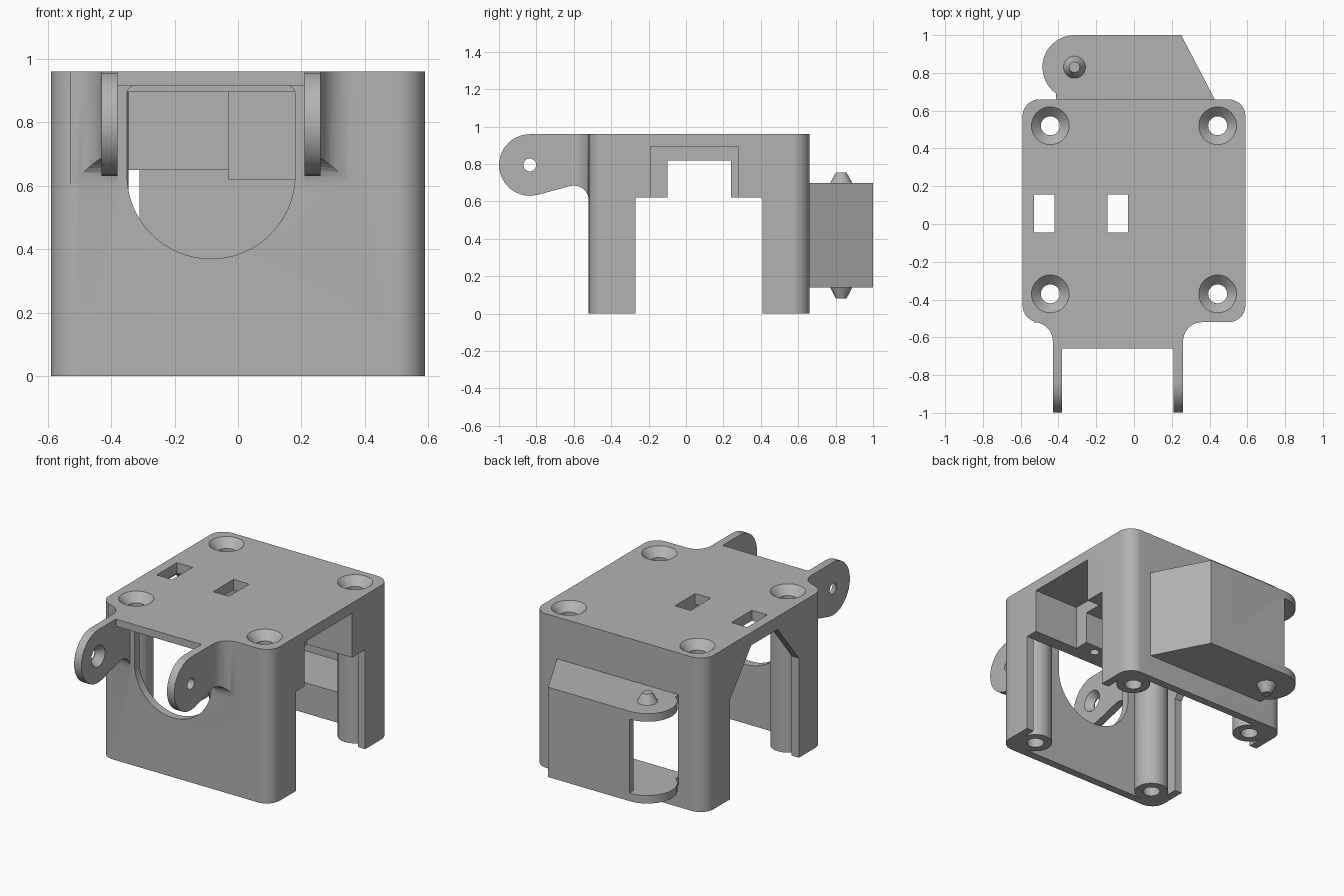
import bpy, bmesh, math
from mathutils import Vector

if "Cube" in bpy.data.objects:
    bpy.data.objects.remove(bpy.data.objects["Cube"])

grey = bpy.data.materials.new("plain grey")
grey.use_nodes = True
colour = (0.45, 0.45, 0.45, 1)
grey.diffuse_color = colour
grey.node_tree.nodes["Principled BSDF"].inputs["Base Color"].default_value = colour


def finish(name, bm):
    bmesh.ops.recalc_face_normals(bm, faces=bm.faces)
    mesh = bpy.data.meshes.new(name)
    bm.to_mesh(mesh)
    bm.free()
    mesh.materials.append(grey)
    ob = bpy.data.objects.new(name, mesh)
    bpy.context.collection.objects.link(ob)
    return ob


def prism(name, axis, pts, lo, hi):
    """Extrude a flat outline along the named axis."""
    place = {"x": lambda a, b, c: (c, a, b),
             "y": lambda a, b, c: (a, c, b),
             "z": lambda a, b, c: (a, b, c)}[axis]
    bm = bmesh.new()
    face = bm.faces.new([bm.verts.new(place(a, b, lo)) for a, b in pts])
    new = bmesh.ops.extrude_face_region(bm, geom=[face])["geom"]
    verts = [g for g in new if isinstance(g, bmesh.types.BMVert)]
    bmesh.ops.translate(bm, verts=verts, vec=Vector(place(0, 0, hi - lo)))
    return finish(name, bm)


def box(name, x0, x1, y0, y1, z0, z1):
    return prism(name, "z", [(x0, y0), (x1, y0), (x1, y1), (x0, y1)], z0, z1)


def cone(name, axis, at, r0, r1, depth):
    """Cone or cylinder starting at a point and running along +axis."""
    bm = bmesh.new()
    bmesh.ops.create_cone(bm, cap_ends=True, segments=40, radius1=r0, radius2=r1, depth=abs(depth))
    bmesh.ops.translate(bm, verts=bm.verts, vec=(0, 0, abs(depth) / 2))
    ob = finish(name, bm)
    for v in ob.data.vertices:
        x, y, z = v.co
        v.co = Vector((z, y, -x) if axis == "x" else (x, y, z)) + Vector(at)
    return ob


def arc(cx, cy, r, a0, a1, n=14):
    angles = [math.radians(a0 + (a1 - a0) * i / n) for i in range(n + 1)]
    return [(cx + r * math.cos(a), cy + r * math.sin(a)) for a in angles]


def combine(target, tool, how):
    """Apply a boolean and drop the tool."""
    mod = target.modifiers.new("join", "BOOLEAN")
    mod.operation, mod.object, mod.solver = how, tool, "EXACT"
    bpy.context.view_layer.objects.active = target
    bpy.ops.object.modifier_apply(modifier=mod.name)
    bpy.data.objects.remove(tool)


def add(tool):
    combine(housing, tool, "UNION")


def cut(tool):
    combine(housing, tool, "DIFFERENCE")


# Rounded outer shell, hollow and open below
R = 0.09
outline = (arc(0.59 - R, 0.66 - R, R, 0, 90) + arc(R - 0.59, 0.66 - R, R, 90, 180)
           + arc(R - 0.59, R - 0.52, R, 180, 270) + arc(0.59 - R, R - 0.52, R, 270, 360))
housing = prism("housing", "z", outline, 0, 0.96)
cut(box("cavity", -0.54, 0.54, -0.47, 0.61, -0.1, 0.895))

# Side openings: plain on +x, arched on -x
cut(box("side_opening", 0.5, 0.7, -0.27, 0.41, -0.1, 0.62))
cut(prism("arched_opening", "x",
          [(-0.27, -0.1), (0.41, -0.1), (0.41, 0.62), (0.2, 0.88), (-0.06, 0.88), (-0.27, 0.62)],
          -0.7, -0.5))

# Inner mounting block with stepped pocket
add(box("mount_block", -0.03, 0.56, -0.27, 0.41, 0.62, 0.92))
cut(box("wide_pocket", 0.28, 0.7, -0.19, 0.28, 0.5, 0.895))
cut(box("narrow_pocket", -0.1, 0.4, -0.1, 0.24, 0.5, 0.82))
for y in (-0.16, 0.32):
    cut(cone("mount_screw_hole", "z", (0.17, y, 0.55), 0.028, 0.028, 0.25))

# Corner screw posts, filled out to the walls
posts = [(sx * 0.443, sy) for sx in (-1, 1) for sy in (-0.37, 0.52)]
for x, y in posts:
    add(cone("post", "z", (x, y, 0), 0.098, 0.098, 0.93))
    ex, ey = math.copysign(0.55, x), (0.62 if y > 0 else -0.48)
    add(box("post_corner", min(x, ex), max(x, ex), min(y, ey), max(y, ey), 0, 0.92))

# Front lip and hinge ears, blended into the front wall
add(box("front_lip", -0.39, 0.22, -0.66, -0.5, 0.915, 0.96))
ear_side = ([(-0.49, 0.96)] + arc(-0.835, 0.795, 0.165, 90, 285)
            + arc(-0.6, 0.605, 0.08, 105, 0, 8) + [(-0.49, 0.605)])
for inner, s in ((-0.38, -1), (0.21, 1)):
    outer = inner + s * 0.05
    fillet = [(outer + s * (0.1 + dx), y) for dx, y in arc(0, -0.62, 0.1, 180, 90, 10)]
    plan = [(inner, -0.5), (inner, -1.1), (outer, -1.1)] + fillet + [(outer + s * 0.1, -0.5)]
    ear = prism("ear", "x", ear_side, -0.6, 0.5)
    combine(ear, prism("ear_plan", "z", plan, 0.5, 1.1), "INTERSECT")
    add(ear)
    cut(cone("ear_hole", "x", (outer - 0.1, -0.835, 0.795), 0.034, 0.034, 0.2))
cut(cone("ear_countersink", "x", (-0.43, -0.835, 0.795), 0.03, 0.068, 0.051))

# Round-bottomed front opening
cut(prism("front_opening", "y",
          arc(-0.085, 0.635, 0.265, 180, 360, 32)
          + arc(0.155, 0.89, 0.025, 0, 90, 4) + arc(-0.325, 0.89, 0.025, 90, 180, 4),
          -0.6, -0.4))

# Rear bracket: hollow shell with open hinge end
plates = ([(-0.41, 0.62), (0.3, 0.62), (0.43, 0.655), (0.25, 1.0)]
          + arc(-0.315, 0.83, 0.17, 90, 235))
add(prism("rear_bracket", "z", plates, 0.14, 0.70))
cut(prism("bracket_space", "z",
          [(-0.41, 0.6), (0.36, 0.6), (0.37, 0.68), (0.22, 0.96), (-0.31, 0.96),
           (-0.31, 1.1), (-0.6, 1.1), (-0.6, 0.662), (-0.41, 0.662)], 0.19, 0.65))
add(cone("upper_pin", "z", (-0.315, 0.83, 0.69), 0.064, 0.028, 0.065))
add(cone("lower_pin", "z", (-0.315, 0.83, 0.08), 0.028, 0.064, 0.07))

# Countersunk screw holes and top strap slots
for x, y in posts:
    cut(cone("screw_hole", "z", (x, y, -0.1), 0.05, 0.05, 1.2))
    cut(cone("countersink", "z", (x, y, 0.91), 0.05, 0.102, 0.052))
for x in (-0.53, -0.14):
    cut(box("strap_slot", x, x + 0.108, -0.045, 0.155, 0.85, 1.1))

# Smooth curved faces while keeping edges crisp
for ob in bpy.context.selected_objects:
    ob.select_set(False)
housing.select_set(True)
bpy.context.view_layer.objects.active = housing
bpy.ops.object.shade_smooth_by_angle(angle=math.radians(30))
